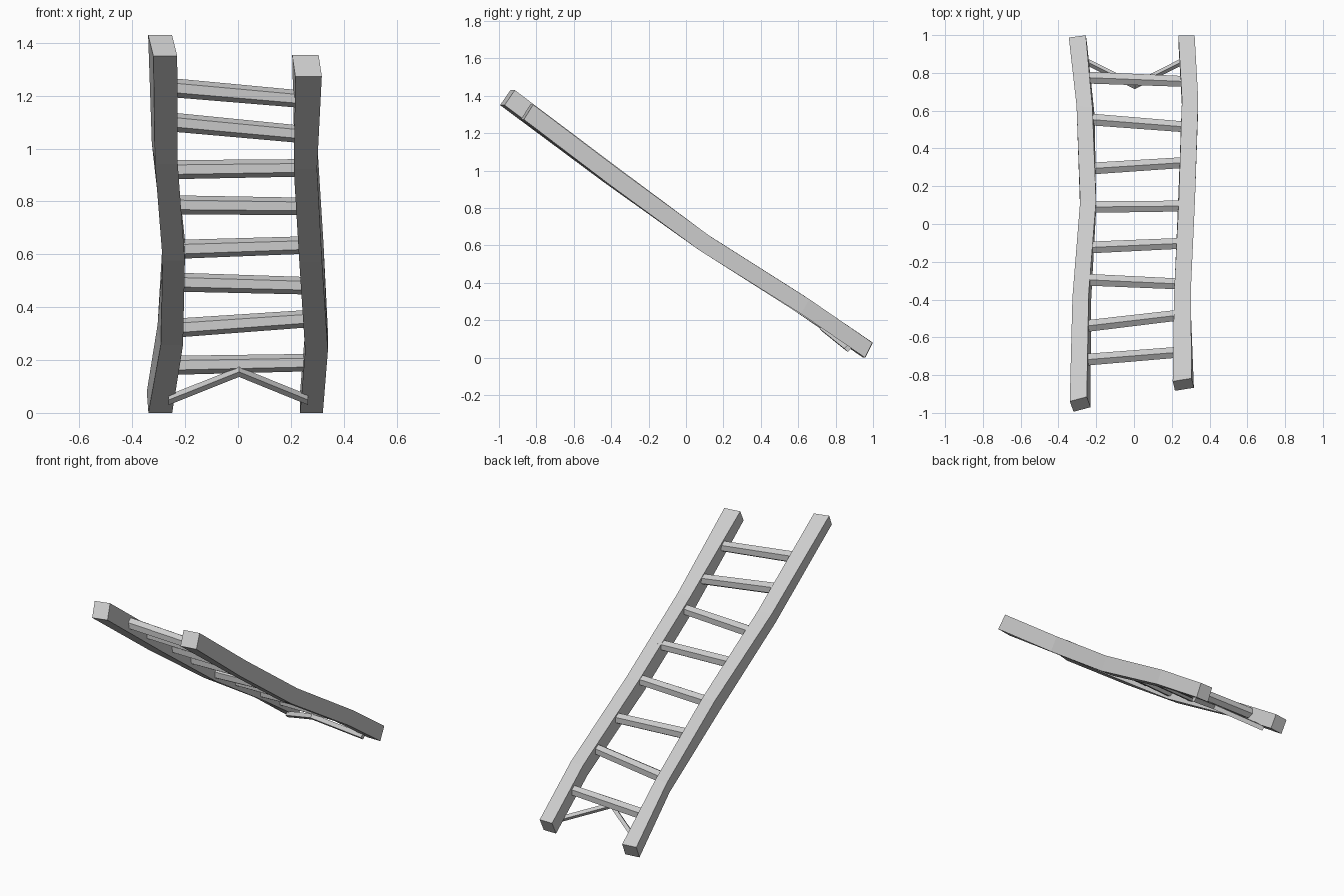
import bpy, bmesh
from math import cos, sin, radians
from mathutils import Vector


def loft(name, rings):
    """Skin a row of matching rings and cap both ends."""
    bm = bmesh.new()
    rows = [[bm.verts.new(p) for p in ring] for ring in rings]
    n = len(rows[0])
    for a, b in zip(rows, rows[1:]):
        for i in range(n):
            j = (i + 1) % n
            bm.faces.new((a[i], a[j], b[j], b[i]))
    bm.faces.new(rows[0])
    bm.faces.new(rows[-1])
    bmesh.ops.recalc_face_normals(bm, faces=bm.faces)
    mesh = bpy.data.meshes.new(name)
    bm.to_mesh(mesh)
    bm.free()
    obj = bpy.data.objects.new(name, mesh)
    bpy.context.collection.objects.link(obj)
    return obj


def bar_ring(x, y, z, radius, sides):
    """Point-up polygon in the YZ plane."""
    ring = []
    for i in range(sides):
        a = radians(90 + 360 * i / sides)
        ring.append((x, y + radius * cos(a), z + radius * sin(a)))
    return ring


def rail(name, sections):
    """Section: centre of upper face, then offset to lower face, half width, yaw."""
    rings = []
    for x, y, z, dx, dy, dz, w, yaw in sections:
        top = Vector((x, y, z))
        low = top + Vector((dx, dy, dz))
        side = Vector((w, yaw, 0))
        rings.append([top - side, top + side, low + side, low - side])
    return loft(name, rings)


# Crooked side rails, top to bottom
rail("left_rail", [
    (-0.295, -0.927, 1.43, 0.02, -0.055, -0.08, 0.045, 0.012),
    (-0.283, -0.38, 1.02, 0.012, -0.055, -0.078, 0.043, 0.01),
    (-0.243, 0.12, 0.655, 0.0, -0.053, -0.078, 0.042, 0.0),
    (-0.262, 0.62, 0.335, 0.012, -0.045, -0.078, 0.042, -0.005),
    (-0.300, 0.993, 0.08, 0.006, -0.04, -0.08, 0.045, 0.006),
])
rail("right_rail", [
    (0.255, -0.825, 1.353, 0.012, -0.05, -0.08, 0.050, 0.008),
    (0.257, -0.35, 1.00, -0.002, -0.055, -0.078, 0.044, 0.0),
    (0.280, 0.13, 0.648, -0.005, -0.053, -0.078, 0.043, 0.0),
    (0.297, 0.66, 0.312, 0.0, -0.045, -0.078, 0.043, 0.0),
    (0.278, 0.997, 0.08, 0.0, -0.04, -0.08, 0.043, 0.0),
])

# Hexagonal rungs: left y, left z, right y, right z
rungs = [
    (0.775, 0.180, 0.755, 0.190),
    (0.555, 0.320, 0.515, 0.356),
    (0.292, 0.495, 0.325, 0.481),
    (0.090, 0.618, 0.095, 0.635),
    (-0.125, 0.787, -0.102, 0.781),
    (-0.295, 0.920, -0.318, 0.927),
    (-0.540, 1.100, -0.480, 1.052),
    (-0.718, 1.230, -0.677, 1.185),
]
for i, (ly, lz, ry, rz) in enumerate(rungs):
    loft(f"rung_{i + 1}", [bar_ring(-0.25, ly, lz, 0.036, 6),
                           bar_ring(0.26, ry, rz, 0.033, 6)])

# Thin bent brace under the foot of the ladder
loft("foot_brace", [bar_ring(-0.262, 0.865, 0.049, 0.019, 4),
                    bar_ring(0.004, 0.733, 0.155, 0.019, 4),
                    bar_ring(0.265, 0.865, 0.049, 0.019, 4)])
